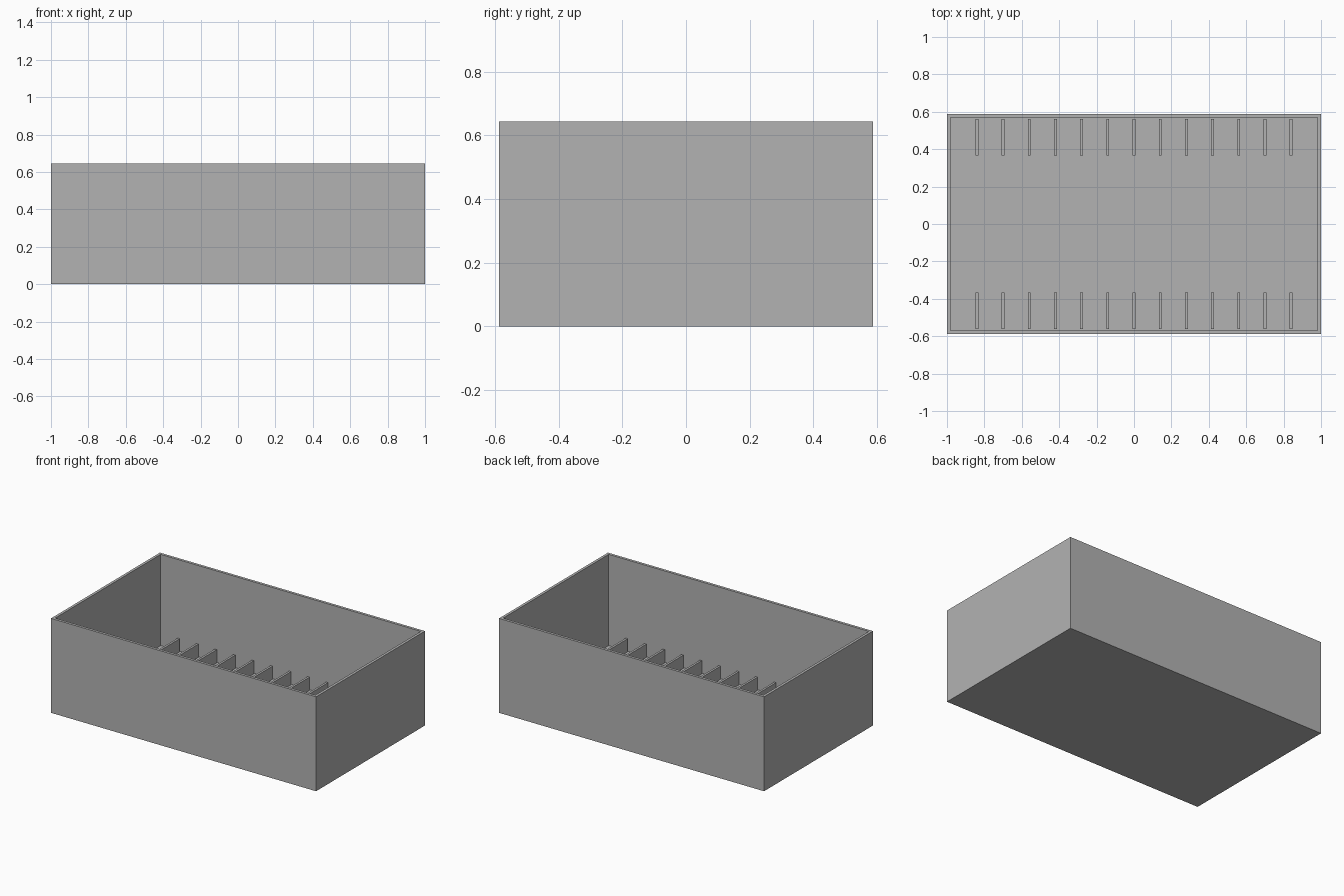
import bpy
import bmesh

LENGTH, WIDTH, HEIGHT = 2.0, 1.174, 0.644
WALL, FLOOR = 0.026, 0.022
RIB_LENGTH, RIB_THICK, RIB_TOP = 0.195, 0.015, 0.112
RIB_COUNT, RIB_SPACING = 13, 0.14

cube = bpy.data.objects.get("Cube")
if cube:
    bpy.data.objects.remove(cube, do_unlink=True)

# Single grey plastic
grey = bpy.data.materials.new("plain grey")
grey.use_nodes = True
colour = (0.45, 0.45, 0.45, 1)
grey.diffuse_color = colour
grey.node_tree.nodes["Principled BSDF"].inputs["Base Color"].default_value = colour


def add_block(bm, low, high):
    """Add a box spanning two corners and return its vertices."""
    verts = bmesh.ops.create_cube(bm, size=1)["verts"]
    for v in verts:
        for i in range(3):
            v.co[i] = high[i] if v.co[i] > 0 else low[i]
    return verts


def finish(bm, name):
    mesh = bpy.data.meshes.new(name)
    bmesh.ops.recalc_face_normals(bm, faces=bm.faces)
    bm.to_mesh(mesh)
    bm.free()
    mesh.materials.append(grey)
    obj = bpy.data.objects.new(name, mesh)
    bpy.context.collection.objects.link(obj)
    return obj


# Open tray: inset the top face, then push it down to the floor
bm = bmesh.new()
add_block(bm, (-LENGTH / 2, -WIDTH / 2, 0), (LENGTH / 2, WIDTH / 2, HEIGHT))
top = max(bm.faces, key=lambda f: f.calc_center_median().z)
bmesh.ops.inset_region(bm, faces=[top], thickness=WALL)
inner = bmesh.ops.extrude_face_region(bm, geom=[top])["geom"]
for v in (g for g in inner if isinstance(g, bmesh.types.BMVert)):
    v.co.z = FLOOR
if top.is_valid:
    bmesh.ops.delete(bm, geom=[top], context="FACES_ONLY")
finish(bm, "tray")

# Low divider ribs along the front and back inner walls
inside = WIDTH / 2 - WALL
for side, name in ((-1, "front_ribs"), (1, "back_ribs")):
    bm = bmesh.new()
    y_near, y_far = sorted((side * inside, side * (inside - RIB_LENGTH)))
    for i in range(RIB_COUNT):
        x = (i - (RIB_COUNT - 1) / 2) * RIB_SPACING
        add_block(bm, (x - RIB_THICK / 2, y_near, FLOOR),
                  (x + RIB_THICK / 2, y_far, RIB_TOP))
    finish(bm, name)
